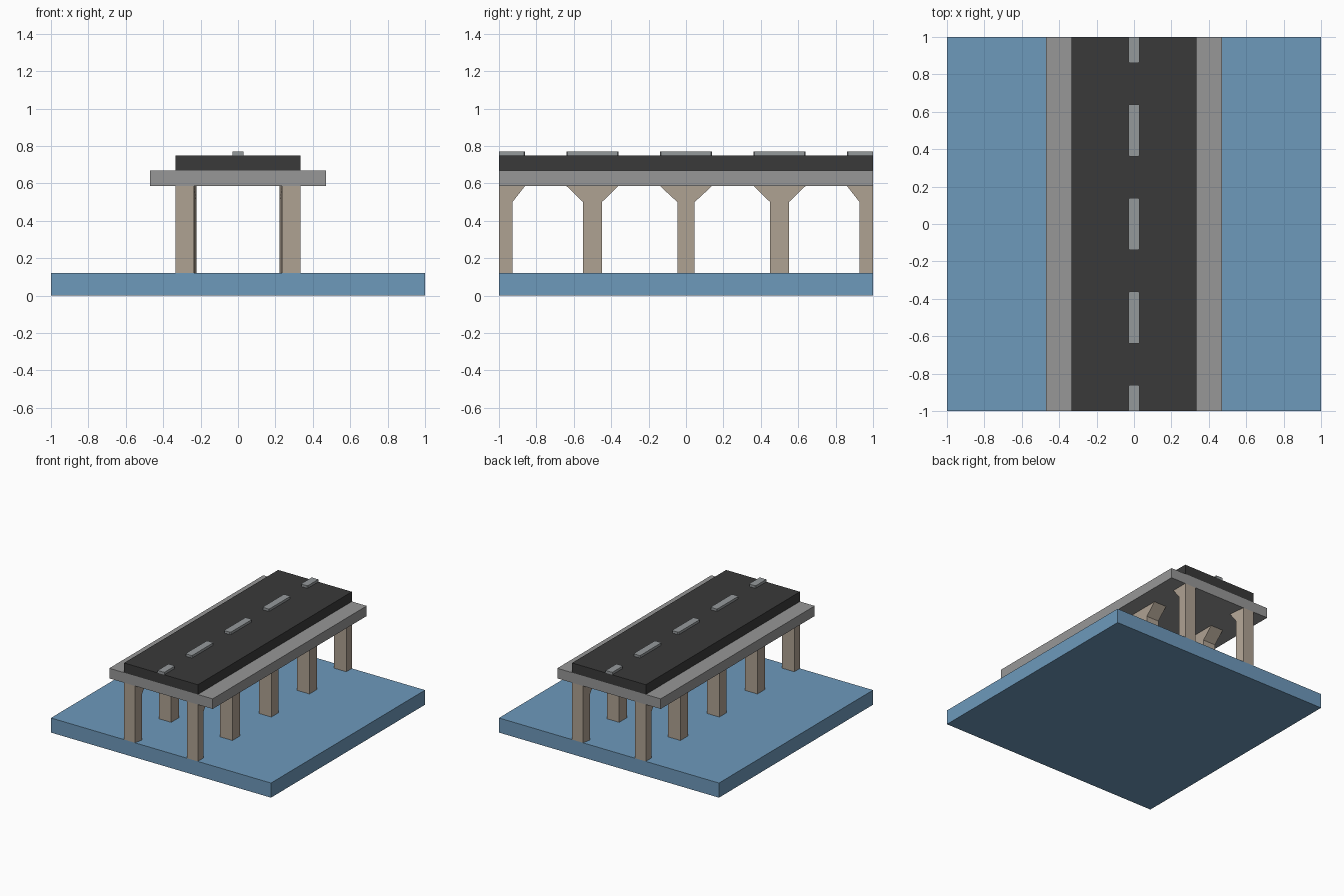
import bpy, bmesh

if "Cube" in bpy.data.objects:
    bpy.data.objects.remove(bpy.data.objects["Cube"])


def material(name, rgb):
    m = bpy.data.materials.new(name)
    m.diffuse_color = (*rgb, 1)
    m.use_nodes = True
    m.node_tree.nodes["Principled BSDF"].inputs["Base Color"].default_value = m.diffuse_color
    return m


WATER = material("water blue", (0.155, 0.32, 0.50))
CONCRETE = material("deck grey", (0.31, 0.31, 0.31))
ASPHALT = material("asphalt", (0.042, 0.042, 0.042))
PAINT = material("lane marking grey", (0.30, 0.32, 0.33))
STONE = material("pillar stone", (0.43, 0.36, 0.29))


def prism(name, outline, axis, lo, hi, mat):
    """Extrude an outline: (x, y) along z, or (y, z) along x."""
    def place(p, h):
        return (p[0], p[1], h) if axis == 'z' else (h, p[0], p[1])
    bm = bmesh.new()
    a = [bm.verts.new(place(p, lo)) for p in outline]
    b = [bm.verts.new(place(p, hi)) for p in outline]
    n = len(outline)
    bm.faces.new(a)
    bm.faces.new(b)
    for i in range(n):
        bm.faces.new((a[i], a[(i + 1) % n], b[(i + 1) % n], b[i]))
    bmesh.ops.recalc_face_normals(bm, faces=bm.faces[:])
    me = bpy.data.meshes.new(name)
    bm.to_mesh(me)
    bm.free()
    me.materials.append(mat)
    ob = bpy.data.objects.new(name, me)
    bpy.context.collection.objects.link(ob)
    return ob


def slab(name, half_x, y0, y1, z0, z1, mat):
    outline = [(-half_x, y0), (half_x, y0), (half_x, y1), (-half_x, y1)]
    return prism(name, outline, 'z', z0, z1, mat)


# Water, deck and road
slab("water", 1, -1, 1, 0, 0.12, WATER)
slab("deck", 0.47, -1, 1, 0.587, 0.67, CONCRETE)
slab("road", 0.335, -1, 1, 0.67, 0.75, ASPHALT)

# Lane dashes with clipped corners, cut square at the ends of the model
W, C = 0.03, 0.007
for i in range(-2, 3):
    y0, y1 = max(-1, i * 0.5 - 0.14), min(1, i * 0.5 + 0.14)
    c0 = 0 if i == -2 else C
    c1 = 0 if i == 2 else C
    pts = [(-W + c0, y0), (W - c0, y0), (W, y0 + c0), (W, y1 - c1),
           (W - c1, y1), (-W + c1, y1), (-W, y1 - c1), (-W, y0 + c0)]
    outline = list(dict.fromkeys(pts))
    prism("lane_dash", outline, 'z', 0.75, 0.77, PAINT)

# Pillars with flared heads along the bridge
B, K, T = 0.12, 0.50, 0.587
for i in range(-2, 3):
    y = i * 0.5
    half = {0: 0.046, 1: 0.05, 2: 0.072}[abs(i)]
    left = [(y - half, B), (y - half, K), (y - 0.14, T)]
    right = [(y + 0.14, T), (y + half, K), (y + half, B)]
    if i == -2:
        left = [(-1, B), (-1, T)]
    if i == 2:
        right = [(1, T), (1, B)]
    for side in (-1, 1):
        ob = prism("pillar", left + right, 'x', side * 0.222, side * 0.335, STONE)
        if abs(i) == 2:  # inner face slants at the bridge ends
            for v in ob.data.vertices:
                if abs(v.co.x) < 0.25 and abs(v.co.y) > 0.99:
                    v.co.x = side * 0.236
